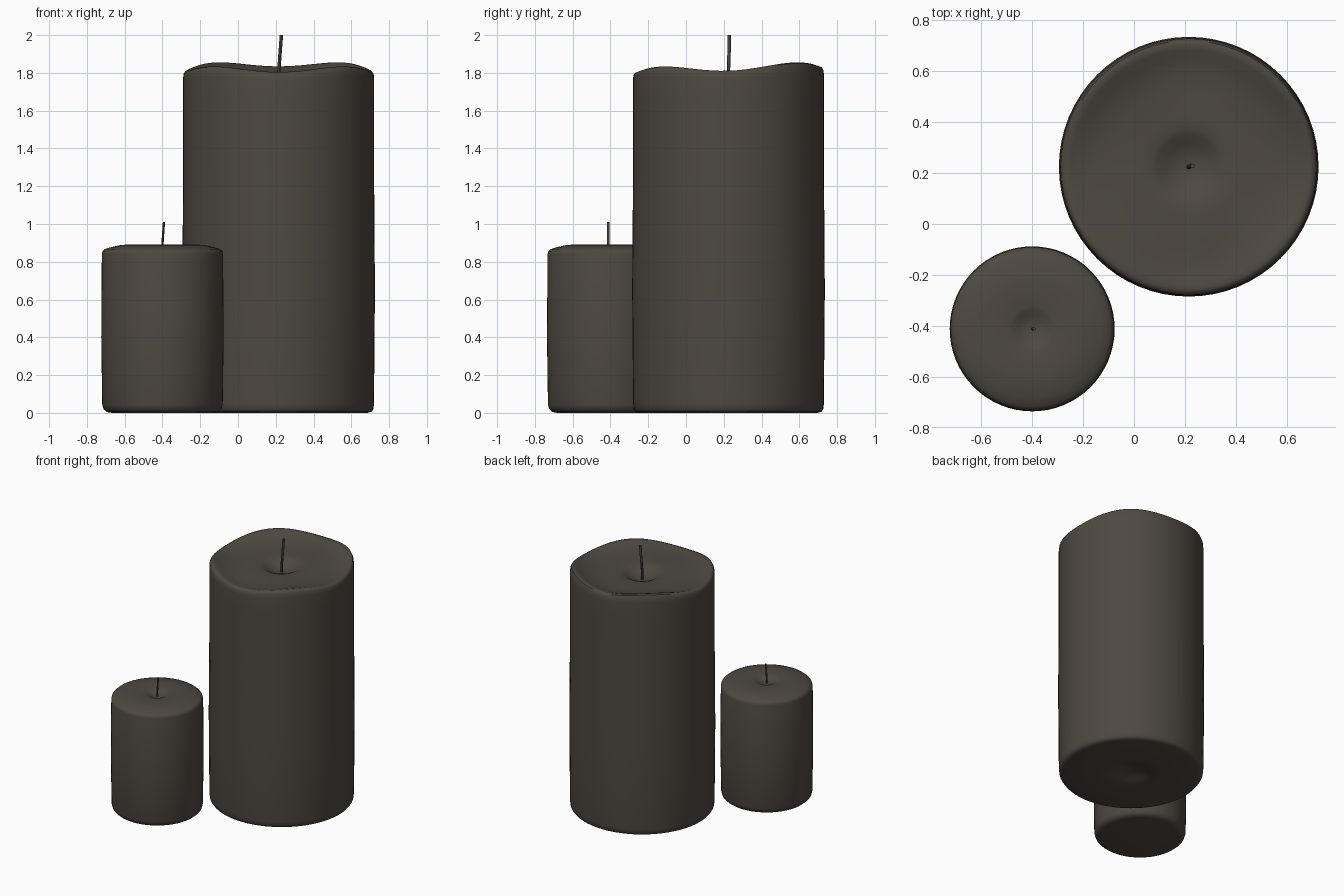
import bpy, bmesh
from math import sin, cos, pi

if "Cube" in bpy.data.objects:
    bpy.data.objects.remove(bpy.data.objects["Cube"])

wax = bpy.data.materials.new("dark wax")
wax.use_nodes = True
colour = (0.075, 0.065, 0.053, 1)
wax.diffuse_color = colour
wax.node_tree.nodes["Principled BSDF"].inputs["Base Color"].default_value = colour


def finish(name, bm, location):
    """Turn a bmesh into a smooth shaded object."""
    bmesh.ops.recalc_face_normals(bm, faces=bm.faces)
    mesh = bpy.data.meshes.new(name)
    bm.to_mesh(mesh)
    bm.free()
    mesh.materials.append(wax)
    obj = bpy.data.objects.new(name, mesh)
    bpy.context.collection.objects.link(obj)
    obj.location = location
    bpy.ops.object.select_all(action="DESELECT")
    obj.select_set(True)
    bpy.context.view_layer.objects.active = obj
    bpy.ops.object.shade_smooth_by_angle(angle=pi / 4)
    return obj


def lathe(name, profile, location, wave, sides=64):
    """Spin (radius, height, wave weight) points from bottom centre to top centre."""
    bm = bmesh.new()
    rings = []
    for r, z, weight in profile:
        if r == 0:
            rings.append([bm.verts.new((0, 0, z))] * sides)
        else:
            angles = [2 * pi * i / sides for i in range(sides)]
            rings.append([bm.verts.new((r * cos(a), r * sin(a), z + weight * wave(a)))
                          for a in angles])
    for low, high in zip(rings, rings[1:]):
        for i in range(sides):
            j = (i + 1) % sides
            corners = dict.fromkeys((low[i], low[j], high[j], high[i]))
            bm.faces.new(list(corners))
    return finish(name, bm, location)


def wick(name, points, radius, location, sides=8):
    """Thin capped tube along a slightly bent path."""
    bm = bmesh.new()
    rings = []
    for x, y, z in points:
        rings.append([bm.verts.new((x + radius * cos(2 * pi * i / sides),
                                    y + radius * sin(2 * pi * i / sides), z))
                      for i in range(sides)])
    for low, high in zip(rings, rings[1:]):
        for i in range(sides):
            j = (i + 1) % sides
            bm.faces.new((low[i], low[j], high[j], high[i]))
    bm.faces.new(rings[0])
    bm.faces.new(rings[-1])
    return finish(name, bm, location)


def melted_rim(a):
    return 0.015 * sin(a) - 0.0145 * cos(4 * a) - 0.004 * cos(2 * a)


def level(a):
    return 0


# Tall candle: dimpled base, straight side, wavy melted rim, sunken pool
tall_place = (0.215, 0.225, 0)
lathe("tall_candle", [
    (0, 0.04, 0), (0.06, 0.036, 0), (0.11, 0.018, 0), (0.15, 0.005, 0), (0.2, 0, 0),
    (0.47, 0, 0), (0.492, 0.006, 0), (0.502, 0.02, 0), (0.505, 0.05, 0),
    (0.51, 0.65, 0), (0.506, 1.2, 0), (0.506, 1.65, 0), (0.506, 1.78, 0.6),
    (0.503, 1.81, 0.85), (0.495, 1.825, 1), (0.48, 1.83, 1), (0.46, 1.825, 0.95),
    (0.42, 1.812, 0.7), (0.37, 1.802, 0.4), (0.3, 1.798, 0.15), (0.2, 1.797, 0),
    (0.15, 1.795, 0), (0.125, 1.787, 0), (0.09, 1.765, 0), (0.05, 1.75, 0),
    (0.02, 1.745, 0), (0, 1.745, 0)], tall_place, melted_rim)
wick("tall_wick", [(0, 0, 1.73), (0.002, 0, 1.82), (0.008, 0.003, 1.91), (0.015, 0.003, 2)],
     0.009, tall_place)

# Short candle: rounded base edge, sloped shoulder, shallow pool
short_place = (-0.4, -0.412, 0)
lathe("short_candle", [
    (0, 0, 0), (0.27, 0, 0), (0.295, 0.005, 0), (0.312, 0.02, 0), (0.319, 0.045, 0),
    (0.324, 0.4, 0), (0.321, 0.84, 0), (0.317, 0.856, 0), (0.305, 0.867, 0),
    (0.27, 0.878, 0), (0.225, 0.888, 0), (0.19, 0.891, 0), (0.09, 0.889, 0),
    (0.075, 0.885, 0), (0.05, 0.872, 0), (0.02, 0.865, 0), (0, 0.865, 0)],
    short_place, level)
wick("short_wick", [(0, 0, 0.85), (0.001, 0, 0.91), (0.008, 0, 1.01)], 0.006, short_place)
